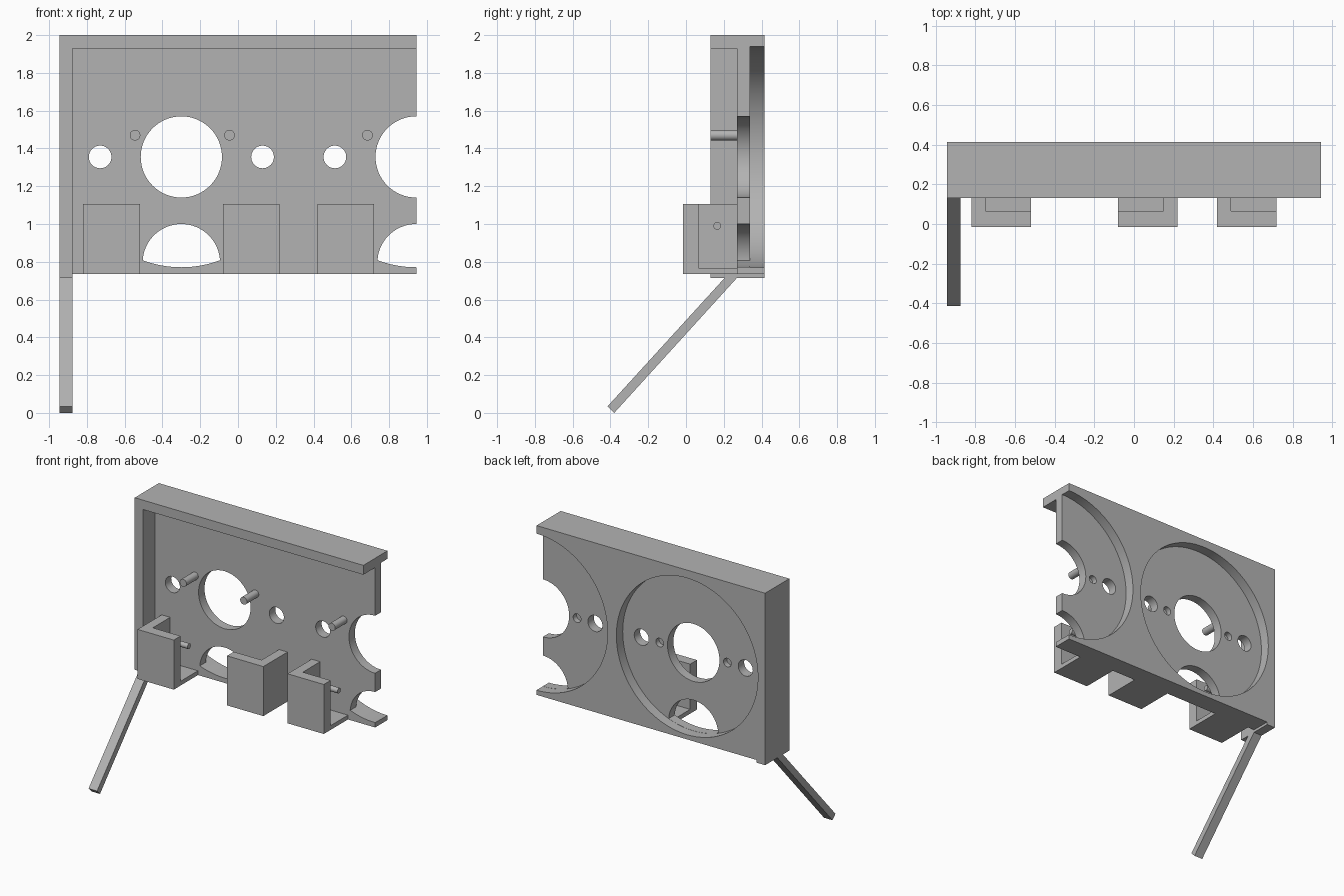
import bpy, bmesh, math
from mathutils import Matrix

if "Cube" in bpy.data.objects:
    bpy.data.objects.remove(bpy.data.objects["Cube"], do_unlink=True)

grey = bpy.data.materials.new("plain grey")
grey.use_nodes = True
grey.diffuse_color = (0.45, 0.45, 0.45, 1)
grey.node_tree.nodes["Principled BSDF"].inputs["Base Color"].default_value = (0.45, 0.45, 0.45, 1)


def finish(name, bm):
    bmesh.ops.recalc_face_normals(bm, faces=bm.faces)
    mesh = bpy.data.meshes.new(name)
    bm.to_mesh(mesh)
    bm.free()
    obj = bpy.data.objects.new(name, mesh)
    bpy.context.collection.objects.link(obj)
    mesh.materials.append(grey)
    return obj


def box(name, x, y, z):
    bm = bmesh.new()
    bmesh.ops.create_cube(bm, size=1)
    for v in bm.verts:
        v.co = [lo + (c + 0.5) * (hi - lo) for c, (lo, hi) in zip(v.co, (x, y, z))]
    return finish(name, bm)


def prism(name, points, depth, axis="x"):
    """Extrude a closed outline; (y, z) points run along x, (x, y) points along z."""
    bm = bmesh.new()
    lo, hi = depth
    place = (lambda a, b, d: (d, a, b)) if axis == "x" else (lambda a, b, d: (a, b, d))
    face = bm.faces.new([bm.verts.new(place(a, b, lo)) for a, b in points])
    new = bmesh.ops.extrude_face_region(bm, geom=[face])["geom"]
    shift = place(0, 0, hi - lo)
    bmesh.ops.translate(bm, vec=shift, verts=[v for v in new if isinstance(v, bmesh.types.BMVert)])
    return finish(name, bm)


def rod(name, centre, radius, length, axis="Y", sides=64):
    bm = bmesh.new()
    turn = Matrix.Rotation(math.pi / 2, 4, "X" if axis == "Y" else "Y")
    bmesh.ops.create_cone(bm, cap_ends=True, segments=sides, radius1=radius, radius2=radius,
                          depth=length, matrix=Matrix.Translation(centre) @ turn)
    return finish(name, bm)


def boolean(target, tool, operation="DIFFERENCE"):
    mod = target.modifiers.new("cut", "BOOLEAN")
    mod.operation, mod.solver, mod.object = operation, "EXACT", tool
    bpy.context.view_layer.objects.active = target
    bpy.ops.object.modifier_apply(modifier=mod.name)
    bpy.data.objects.remove(tool, do_unlink=True)


def smooth(obj):
    bpy.ops.object.select_all(action="DESELECT")
    obj.select_set(True)
    bpy.context.view_layer.objects.active = obj
    bpy.ops.object.shade_smooth_by_angle(angle=math.radians(30))


# Frame: back plate with a top lip and one side wall
EDGE, INNER = 0.945, -0.875
FRONT, PLATE, FLOOR, BACK = 0.13, 0.27, 0.34, 0.415
frame = box("frame", (-EDGE, EDGE), (FRONT, BACK), (0.715, 2))
boolean(frame, box("front_cutter", (INNER, 2), (-1, PLATE), (0, 1.93)))
boolean(frame, box("bottom_cutter", (INNER, 2), (-1, 1), (0, 0.735)))

# Round recesses in the back, with their through holes and blind screw holes
MID = 1.355
for cx in (-0.30, 0.943):
    boolean(frame, rod("recess_cutter", (cx, FLOOR + 0.5, MID), 0.585, 1, sides=128))
    boolean(frame, rod("centre_cutter", (cx, PLATE, MID), 0.215, 1))
    lens = rod("lower_cutter", (cx, PLATE, 0.795), 0.205, 1)
    boolean(lens, rod("lens_limit", (cx, PLATE, MID), 0.584, 2, sides=128), "INTERSECT")
    boolean(frame, lens)
    for side in (-1, 1):
        if cx + side * 0.2 < EDGE:
            boolean(frame, rod("side_cutter", (cx + side * 0.43, PLATE, MID), 0.06, 1, sides=48))
            boolean(frame, rod("screw_cutter", (cx + side * 0.28, FLOOR, MID), 0.032, 0.08, sides=32))
smooth(frame)

# Pins standing out from the front of the plate
for i, x in enumerate((-0.545, -0.045, 0.685)):
    smooth(rod(f"plate_pin_{i + 1}", (x, 0.205, 1.47), 0.028, 0.15, sides=32))

# Open-topped brackets, each with a floor, front wall, one side wall and a peg
for i, (cx, wall) in enumerate(((-0.67, -1), (0.07, 1), (0.57, -1))):
    bracket = box(f"bracket_{i + 1}", (cx - 0.15, cx + 0.15), (-0.015, PLATE), (0.735, 1.105))
    cavity = sorted((cx + wall * 0.08, cx - wall * 0.5))
    boolean(bracket, box("cavity_cutter", cavity, (0.065, 1), (0.767, 2)))
    smooth(rod(f"bracket_peg_{i + 1}", (cx - wall * 0.03, 0.165, 0.99), 0.02, 0.24, "X", 32))

# Slanted leg under the side wall
prism("slanted_leg", [(-0.415, 0.035), (-0.38, 0), (0.27, 0.715), (0.205, 0.715)], (-EDGE, INNER))
